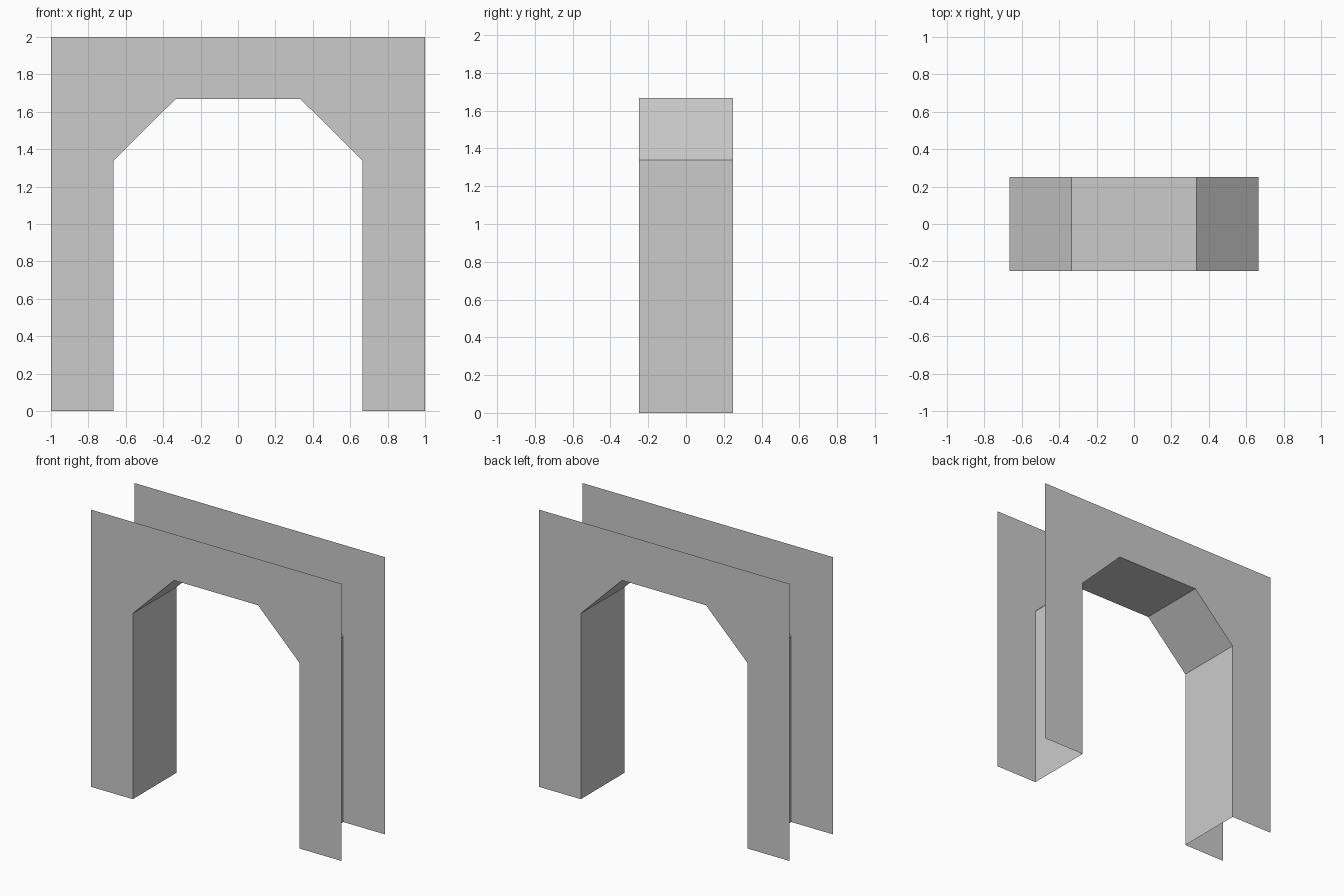
import bpy
import bmesh

cube = bpy.data.objects.get("Cube")
if cube:
    bpy.data.objects.remove(cube, do_unlink=True)

HALF_DEPTH = 0.25

stone = bpy.data.materials.new("light_grey")
stone.use_nodes = True
stone.diffuse_color = (0.6, 0.6, 0.6, 1)
stone.node_tree.nodes["Principled BSDF"].inputs["Base Color"].default_value = (0.6, 0.6, 0.6, 1)

# Arch opening, left foot over the crown to the right foot
half_opening = [(0.665, 0), (0.665, 1.34), (0.335, 1.667)]
opening = half_opening + [(-x, z) for x, z in reversed(half_opening)]
outline = opening + [(-1, 0), (-1, 2), (1, 2), (1, 0)]


def finish(name, bm):
    mesh = bpy.data.meshes.new(name)
    bm.to_mesh(mesh)
    bm.free()
    mesh.materials.append(stone)
    obj = bpy.data.objects.new(name, mesh)
    bpy.context.collection.objects.link(obj)


def wall(name, y):
    """Flat wall sheet with the arch cut out, facing away from the centre."""
    bm = bmesh.new()
    face = bm.faces.new([bm.verts.new((x, y, z)) for x, z in outline])
    face.normal_update()
    if face.normal.y * y < 0:
        face.normal_flip()
    finish(name, bm)


def lining(name):
    """Passage surface joining the two walls, facing into the opening."""
    bm = bmesh.new()
    front, back = ([bm.verts.new((x, y, z)) for x, z in opening]
                   for y in (-HALF_DEPTH, HALF_DEPTH))
    for i in range(len(opening) - 1):
        bm.faces.new((front[i], front[i + 1], back[i + 1], back[i]))
    bm.normal_update()
    for face in bm.faces:
        to_centre = -face.calc_center_median()
        to_centre.z += 0.8
        if face.normal.dot(to_centre) < 0:
            face.normal_flip()
    finish(name, bm)


# Open shell: two walls and the passage lining
wall("front_wall", -HALF_DEPTH)
wall("back_wall", HALF_DEPTH)
lining("arch_lining")
